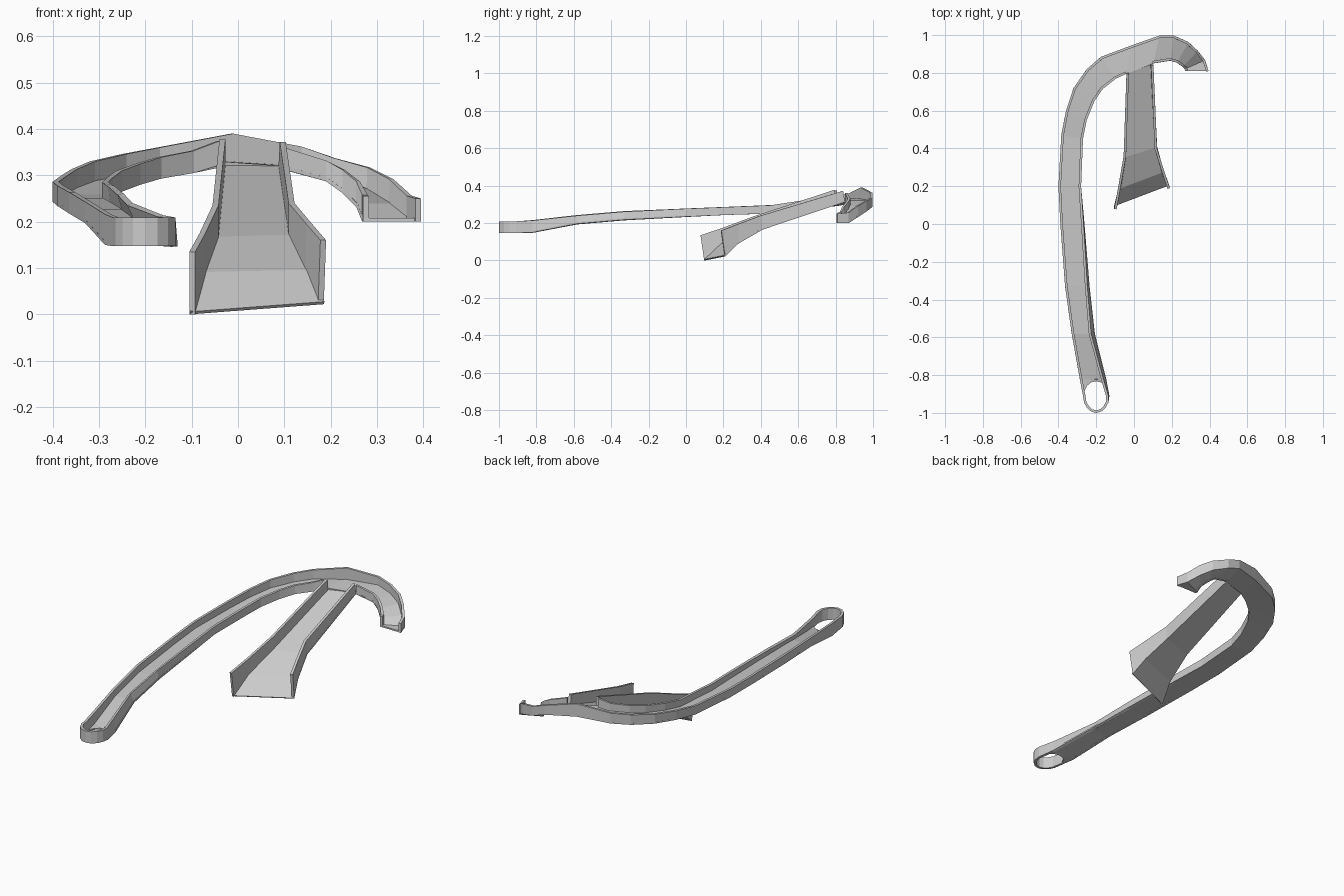
import bpy
from math import cos, sin, pi


def sheet(name, row_a, row_b, thick, offset):
    """Strip of quads between two rows of points, thickened to one side."""
    n = len(row_a)
    faces = [(i, i + 1, n + i + 1, n + i) for i in range(n - 1)]
    mesh = bpy.data.meshes.new(name)
    mesh.from_pydata(row_a + row_b, [], faces)
    ob = bpy.data.objects.new(name, mesh)
    bpy.context.collection.objects.link(ob)
    mod = ob.modifiers.new("thickness", 'SOLIDIFY')
    mod.thickness = thick
    mod.offset = offset
    mod.use_even_offset = True
    return ob


def wall(name, bottom, top):
    return sheet(name, bottom, top, 0.013, -1)


def floor(name, left, right):
    return sheet(name, right, left, 0.008, 1)


# Main gutter stations: outer x, y, inner x, y, floor z, outer and inner wall height
stations = [
    (-.27, -.91, -.13, -.91, .147, .062, .062),
    (-.287, -.82, -.147, -.82, .150, .066, .064),
    (-.33, -.58, -.207, -.58, .197, .046, .043),
    (-.365, -.33, -.235, -.33, .218, .046, .043),
    (-.39, 0, -.262, 0, .234, .044, .043),
    (-.40, .20, -.28, .20, .243, .043, .042),
    (-.385, .47, -.27, .45, .251, .046, .044),
    (-.36, .60, -.25, .55, .265, .048, .045),
    (-.32, .72, -.21, .65, .28, .05, .045),
    (-.25, .82, -.165, .715, .293, .053, .046),
    (-.175, .885, -.095, .77, .305, .055, .048),
    (-.015, .945, -.04, .795, .322, .068, .052),
    (.135, .998, .10, .85, .312, .05, .048),
    (.21, .998, .19, .865, .287, .05, .045),
    (.285, .965, .225, .855, .262, .055, .05),
    (.335, .92, .255, .835, .232, .06, .055),
    (.375, .87, .268, .822, .20, .056, .058),
    (.395, .81, .27, .81, .20, .05, .055),
]
lean = {0: .005, 1: .015, 2: .02, 3: .012, 4: .005}

outer_b = [(s[0], s[1], s[4]) for s in stations]
outer_t = [(s[0], s[1], s[4] + s[5]) for s in stations]
inner_b = [(s[2], s[3], s[4]) for s in stations]
inner_t = [(s[2] - lean.get(i, 0), s[3], s[4] + s[6]) for i, s in enumerate(stations)]

# Long wall: outer side, round nose, inner side up to the branch
N = 8
arc = [(-.2 - .07 * cos(pi * k / N), -.91 - .09 * sin(pi * k / N)) for k in range(1, N)]
nose_b = [(x, y, .147) for x, y in arc]
nose_t = [(x, y, .209) for x, y in arc]
wall("gutter_wall", outer_b[::-1] + nose_b + inner_b[:12],
     outer_t[::-1] + nose_t + inner_t[:12])
wall("gutter_end_wall", inner_b[12:], inner_t[12:])

# Gutter floor, and the piece that rims the drain hole
floor("gutter_floor", outer_b[1:], inner_b[1:])
(ax, ay, az), (bx, by, bz) = outer_b[1], inner_b[1]
line = [(ax + (bx - ax) * k / N, ay, az) for k in range(N + 1)]
rim = [(-.2 - .066 * cos(pi * k / N), -.91 + .08 * sin(pi * k / N), .147) for k in range(N + 1)]
floor("drain_rim_floor", line, rim)

# Branch chute, front to back
left_b = [(-.105, .10, 0), (-.082, .19, .085), (-.055, .355, .16), (-.04, .80, .315)]
left_t = [(-.105, .08, .135), (-.083, .20, .175), (-.055, .36, .235), (-.04, .795, .378)]
right_b = [(.185, .21, .022), (.158, .28, .09), (.122, .41, .165), (.10, .85, .312)]
right_t = [(.19, .19, .16), (.16, .28, .195), (.122, .40, .24), (.103, .84, .372)]
wall("chute_left_wall", left_b[::-1], left_t[::-1])
wall("chute_right_wall", right_b, right_t)
floor("chute_floor", left_b, right_b)
